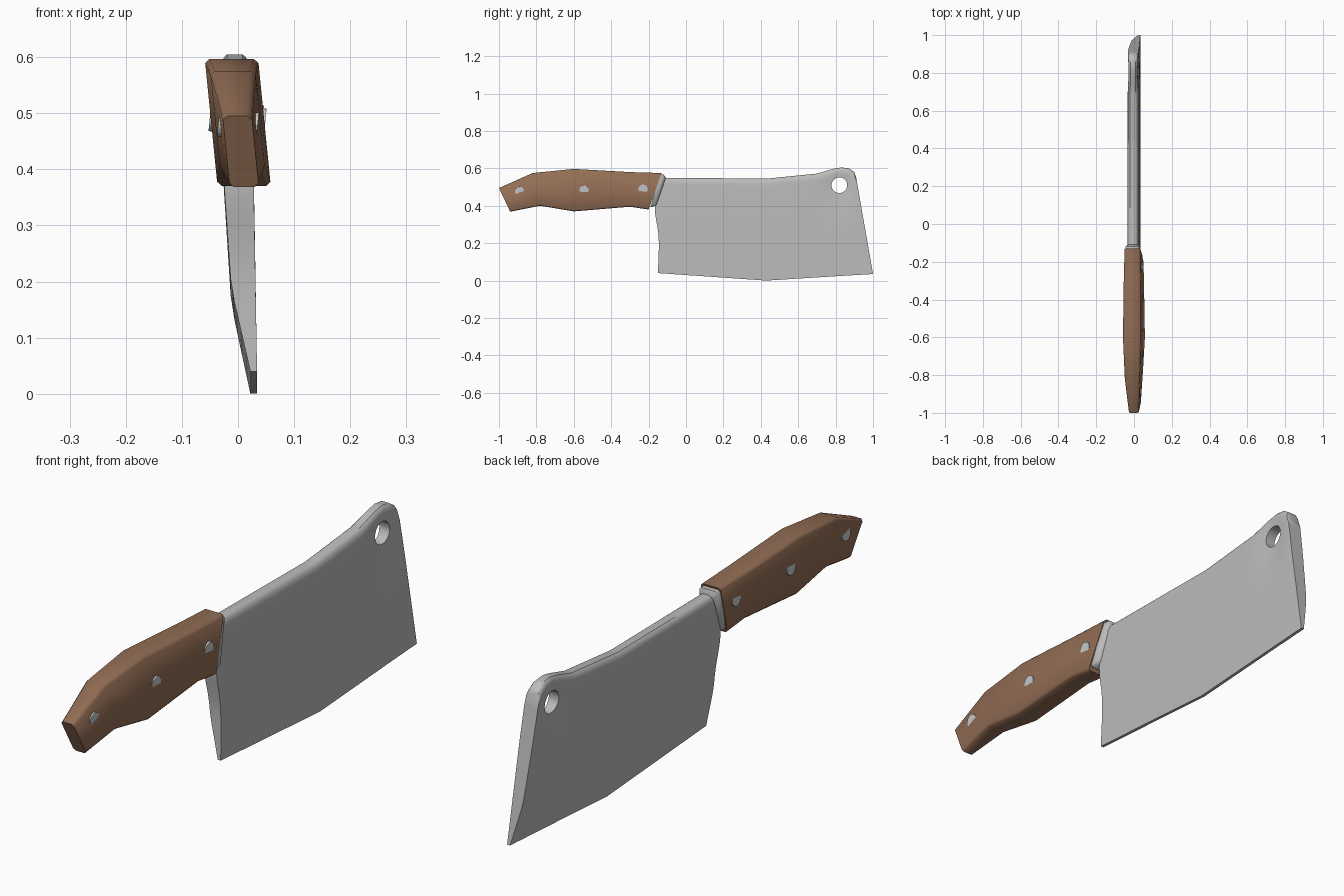
import bpy, bmesh, math

if "Cube" in bpy.data.objects:
    bpy.data.objects.remove(bpy.data.objects["Cube"])

def material(name, rgb):
    m = bpy.data.materials.new(name)
    m.diffuse_color = (*rgb, 1)
    m.use_nodes = True
    m.node_tree.nodes["Principled BSDF"].inputs["Base Color"].default_value = m.diffuse_color
    return m

steel = material("steel", (0.50, 0.50, 0.50))
wood = material("brown wood", (0.29, 0.155, 0.09))
rivet_metal = material("rivet metal", (0.58, 0.60, 0.62))

def lerp(a, b, t):
    return a + (b - a) * t

def interp(points, t):
    # piecewise linear lookup
    for (t0, a), (t1, b) in zip(points, points[1:]):
        if t <= t1:
            return lerp(a, b, (t - t0) / (t1 - t0))
    return points[-1][1]

def lean(z):
    # the whole knife leans slightly sideways
    return -0.1 * (z - 0.48)

def smooth(ob, angle):
    bpy.ops.object.select_all(action='DESELECT')
    ob.select_set(True)
    bpy.context.view_layer.objects.active = ob
    bpy.ops.object.shade_smooth_by_angle(angle=math.radians(angle))

def loft(name, sections, mat):
    # skin mirrored closed sections, capping the ends with strips of quads
    bm = bmesh.new()
    loops = [[bm.verts.new(p) for p in s] for s in sections]
    n = len(loops[0])
    for a, b in zip(loops, loops[1:]):
        for i in range(n):
            j = (i + 1) % n
            bm.faces.new((a[i], a[j], b[j], b[i]))
    for l in (loops[0], loops[-1]):
        for i in range(n // 2 - 1):
            bm.faces.new((l[i], l[i + 1], l[n - 2 - i], l[n - 1 - i]))
    bmesh.ops.recalc_face_normals(bm, faces=bm.faces)
    me = bpy.data.meshes.new(name)
    bm.to_mesh(me)
    bm.free()
    ob = bpy.data.objects.new(name, me)
    me.materials.append(mat)
    bpy.context.collection.objects.link(ob)
    return ob

def block_section(yt, zt, yb, zb, hw, c=0.008):
    # leaning rectangle with small chamfered corners
    h = zt - zb
    half = [(-hw + c, 0), (-hw, c / h), (-hw, 1 - c / h), (-hw + c, 1)]
    pts = half + [(-x, v) for x, v in reversed(half)]
    return [(x + lean(lerp(zb, zt, v)), lerp(yb, yt, v), lerp(zb, zt, v)) for x, v in pts]

def cylinder(name, y, z, r, depth, mat, tilt):
    bpy.ops.mesh.primitive_cylinder_add(vertices=24, radius=r, depth=depth,
                                        location=(lean(z), y, z),
                                        rotation=(0, math.pi / 2 - tilt, 0))
    ob = bpy.context.object
    ob.name = name
    ob.data.materials.append(mat)
    return ob

# Blade: columns of (top y, top z, bottom y, bottom z)
cols = [(-0.13, 0.55, -0.15, 0.04), (0.43, 0.545, 0.43, 0.0), (0.70, 0.572, 0.75, 0.02),
        (0.79, 0.598, 0.86, 0.027), (0.83, 0.605, 0.92, 0.03), (0.87, 0.60, 0.96, 0.033),
        (0.90, 0.58, 0.985, 0.034), (0.91, 0.55, 1.0, 0.035)]
left = [(0, 0.022), (0.29, -0.012), (0.66, -0.025), (1, -0.035)]
right = [(0, 0.034), (0.66, 0.028), (1, 0.024)]
rows = [0, 0.08, 0.16, 0.24, 0.32, 0.4, 0.48, 0.56, 0.62, 0.68, 0.74, 0.79,
        0.84, 0.88, 0.92, 0.95, 0.975, 0.99, 1]

def blade_section(yt, zt, yb, zb):
    ls, rs = [], []
    for v in rows:
        y, z = lerp(yb, yt, v), lerp(zb, zt, v)
        # heel sweeps back under the handle
        if y < 0:
            y -= 0.03 * math.exp(-((z - 0.39) / 0.11) ** 2) * min(1, -y / 0.13)
        a, b = interp(left, v), interp(right, v)
        mid, hw = (a + b) / 2, (b - a) / 2
        # rounded spine, and a hollow around the hanging hole
        hw *= interp([(0, 1), (0.95, 1), (0.975, 0.9), (0.99, 0.72), (1, 0.5)], v)
        dz = (z - 0.51) / (0.07 if z > 0.51 else 0.12)
        hw *= 1 - 0.4 * math.exp(-((y - 0.815) / 0.065) ** 2 - dz ** 2)
        ls.append((mid - hw, y, z))
        rs.append((mid + hw, y, z))
    return ls + rs[::-1]

sections = []
for k, (a, b) in enumerate(zip(cols, cols[1:])):
    steps = 12 if k < 2 else 3
    for s in range(steps):
        sections.append(blade_section(*[lerp(p, q, s / steps) for p, q in zip(a, b)]))
sections.append(blade_section(*cols[-1]))
blade = loft("blade", sections, steel)

# Hanging hole
cutter = cylinder("hole_cutter", 0.82, 0.51, 0.042, 0.4, steel, 0.0)
cutter.hide_render = True
mod = blade.modifiers.new("hole", 'BOOLEAN')
mod.operation = 'DIFFERENCE'
mod.solver = 'EXACT'
mod.object = cutter
bpy.context.view_layer.objects.active = blade
bpy.ops.object.modifier_apply(modifier=mod.name)
bpy.data.objects.remove(cutter, do_unlink=True)
smooth(blade, 40)

# Bolster: thin lip on the handle front, tapering into the blade
bolster = loft("bolster", [block_section(-0.14, 0.568, -0.19, 0.392, 0.039),
                           block_section(-0.118, 0.566, -0.168, 0.398, 0.037),
                           block_section(-0.108, 0.548, -0.158, 0.405, 0.028)], steel)
smooth(bolster, 50)

# Handle: (top y, top z, bottom y, bottom z, half width)
grip = [(-1.0, 0.495, -0.94, 0.368, 0.026), (-0.82, 0.575, -0.78, 0.40, 0.040),
        (-0.60, 0.597, -0.60, 0.37, 0.0475), (-0.30, 0.580, -0.30, 0.395, 0.045),
        (-0.13, 0.575, -0.20, 0.38, 0.041)]
handle = loft("handle", [block_section(*g) for g in grip], wood)
smooth(handle, 50)

# Rivets through the handle
widths = [(-0.97, 0.026), (-0.80, 0.040), (-0.60, 0.0475), (-0.30, 0.045), (-0.16, 0.041)]
for i, (y, z) in enumerate([(-0.89, 0.48), (-0.545, 0.488), (-0.23, 0.493)]):
    rivet = cylinder(f"rivet_{i + 1}", y, z, 0.025, 2 * interp(widths, y) + 0.005,
                     rivet_metal, -0.1)
    smooth(rivet, 40)
